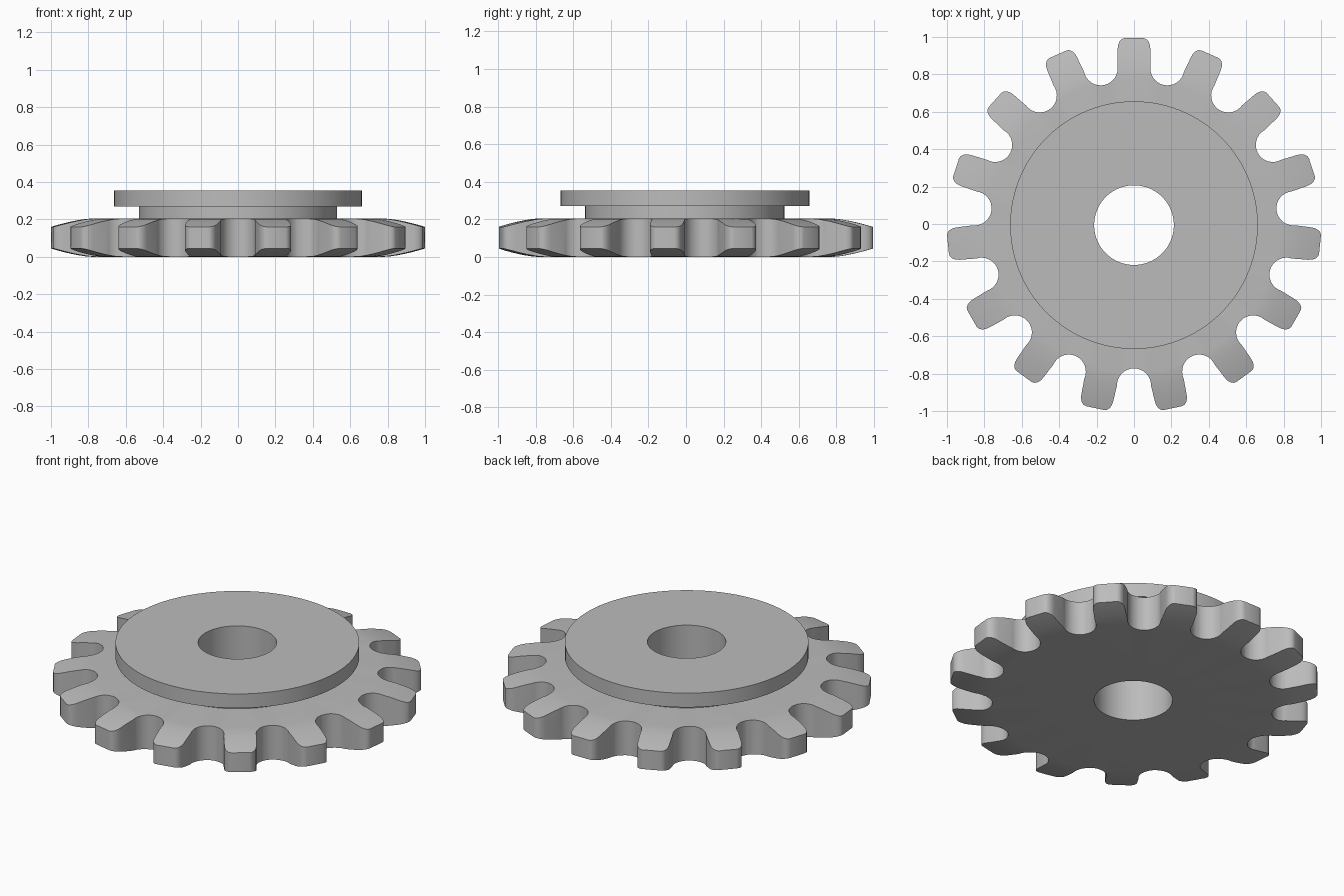
import bpy, bmesh
from math import sin, cos, pi, radians
from mathutils import Vector, Matrix

cube = bpy.data.objects.get("Cube")
if cube:
    bpy.data.objects.remove(cube, do_unlink=True)

TEETH, BORE, SEGMENTS = 15, 0.213, 120
THICK = 0.205            # sprocket plate thickness
CENTRE_Y = -0.006        # odd tooth count: balances the extents front to back

steel = bpy.data.materials.new("steel grey")
steel.use_nodes = True
colour = (0.5, 0.5, 0.5, 1)
steel.diffuse_color = colour
steel.node_tree.nodes["Principled BSDF"].inputs["Base Color"].default_value = colour


def make_object(name, bm):
    bmesh.ops.recalc_face_normals(bm, faces=bm.faces)
    mesh = bpy.data.meshes.new(name)
    bm.to_mesh(mesh)
    bm.free()
    mesh.materials.append(steel)
    obj = bpy.data.objects.new(name, mesh)
    obj.location.y = CENTRE_Y
    bpy.context.collection.objects.link(obj)
    return obj


def ring(name, profile):
    """Revolve a closed (radius, height) profile about z."""
    bm = bmesh.new()
    loops = []
    for i in range(SEGMENTS):
        a = 2 * pi * i / SEGMENTS
        loops.append([bm.verts.new((r * cos(a), r * sin(a), z)) for r, z in profile])
    n = len(profile)
    for i in range(SEGMENTS):
        here, after = loops[i], loops[(i + 1) % SEGMENTS]
        for j in range(n):
            k = (j + 1) % n
            bm.faces.new((here[j], after[j], after[k], here[k]))
    return make_object(name, bm)


def smooth(obj):
    bpy.ops.object.select_all(action="DESELECT")
    obj.select_set(True)
    bpy.context.view_layer.objects.active = obj
    bpy.ops.object.shade_smooth_by_angle(angle=radians(30))


# Plate blank whose rim curves thinner towards the tooth tips
rim = []
for i in range(8):
    t = i / 7
    rim.append((0.78 + 0.25 * t, 0.054 * t ** 1.5))
bottom = [(BORE, 0)] + rim
top = [(r, THICK - z) for r, z in reversed(bottom)]
plate = ring("toothed_plate", bottom + top)

# Half a pitch of outline: rounded tooth tip, flank, then round root
half = [Vector((0.05, 1.0))]
for i in range(1, 5):
    a = radians(22.5 * i)
    half.append(Vector((0.05 + 0.037 * sin(a), 0.945 + 0.055 * cos(a))))
pitch = 2 * pi / TEETH
root_dir = Vector((sin(pitch / 2), cos(pitch / 2)))
root_side = Vector((-root_dir.y, root_dir.x))
for i in range(9):
    a = radians(90 * i / 8)
    half.append(root_dir * (0.857 - 0.091 * sin(a)) + root_side * 0.091 * cos(a))
mirrored = [Vector((-p.x, p.y)) for p in reversed(half[:-1])]
tooth = mirrored + half

# Prism of the full tooth outline, kept only where it meets the blank
bm = bmesh.new()
outline = []
for i in range(TEETH):
    turn = Matrix.Rotation(-pitch * i, 2)
    for p in tooth:
        q = turn @ p
        outline.append(bm.verts.new((q.x, q.y, -0.1)))
face = bm.faces.new(outline)
grown = bmesh.ops.extrude_face_region(bm, geom=[face])
lifted = [v for v in grown["geom"] if isinstance(v, bmesh.types.BMVert)]
bmesh.ops.translate(bm, verts=lifted, vec=(0, 0, 0.5))
cutter = make_object("tooth_outline", bm)
cutter.hide_render = True

cut = plate.modifiers.new("teeth", "BOOLEAN")
cut.operation = "INTERSECT"
cut.solver = "EXACT"
cut.object = cutter
bpy.context.view_layer.objects.active = plate
bpy.ops.object.modifier_apply(modifier=cut.name)
bpy.data.objects.remove(cutter, do_unlink=True)


# Stepped hub and wide flange above the plate
def collar(name, radius, low, high):
    return ring(name, [(BORE, low), (radius, low), (radius, high), (BORE, high)])


hub = collar("hub", 0.53, THICK, 0.27)
flange = collar("flange", 0.662, 0.27, 0.355)

for part in (plate, hub, flange):
    smooth(part)
